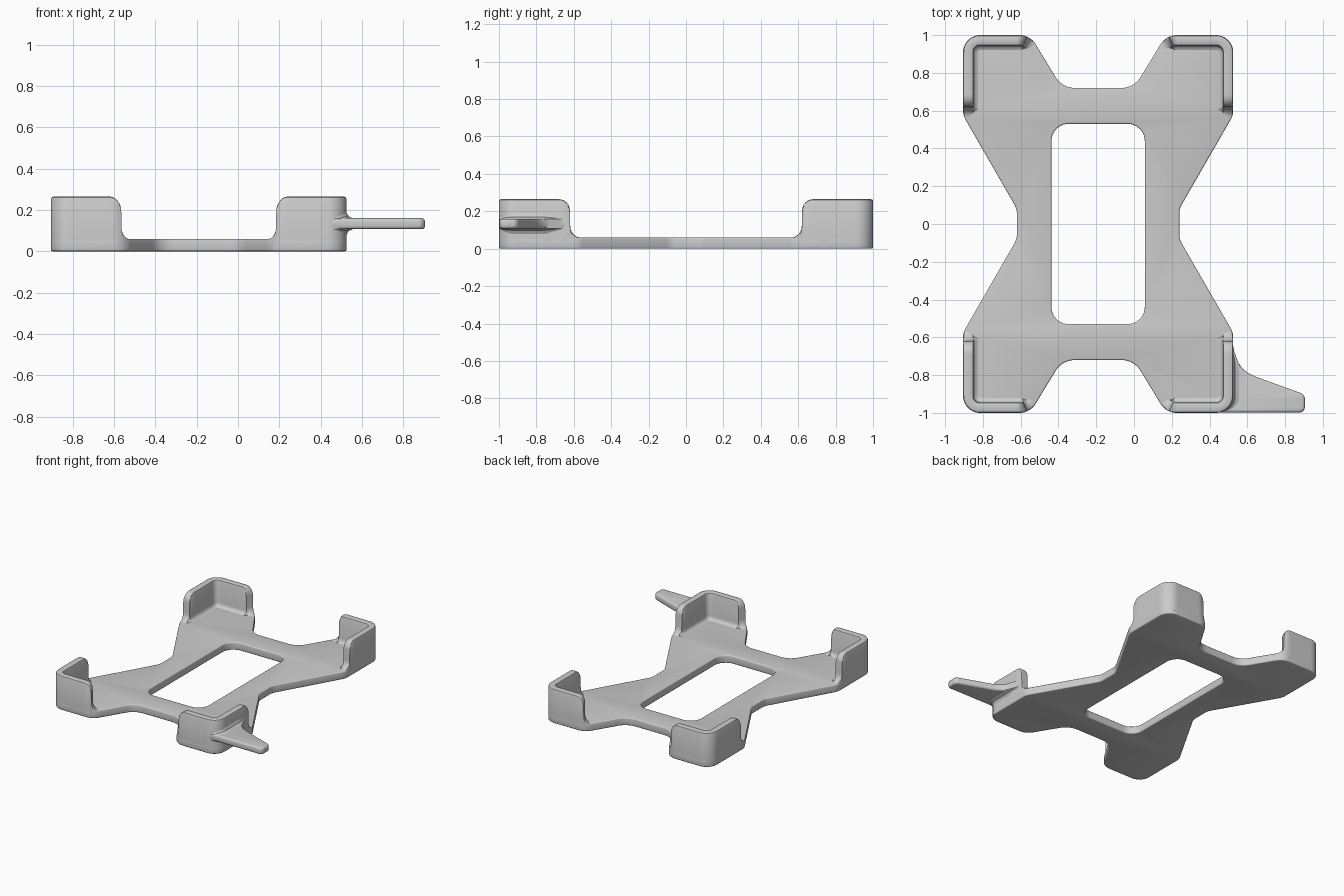
import bpy, bmesh, math
from mathutils import Vector

if "Cube" in bpy.data.objects:
    bpy.data.objects.remove(bpy.data.objects["Cube"])

CX = -0.19            # centre of the frame, offset by the side lever
PLATE, TOP, WALL, ROUND = 0.06, 0.265, 0.055, 0.012

grey = bpy.data.materials.new("plain grey")
grey.use_nodes = True
COLOUR = (0.6, 0.6, 0.6, 1)
grey.diffuse_color = COLOUR
grey.node_tree.nodes["Principled BSDF"].inputs["Base Color"].default_value = COLOUR


def finish(name, mesh):
    obj = bpy.data.objects.new(name, mesh)
    bpy.context.collection.objects.link(obj)
    mesh.materials.clear()
    mesh.materials.append(grey)
    bpy.ops.object.select_all(action='DESELECT')
    obj.select_set(True)
    bpy.context.view_layer.objects.active = obj
    bpy.ops.object.shade_smooth_by_angle(angle=math.radians(35))
    return obj


def rounded(points, closed=True, steps=8):
    """Round each (x, y, radius) corner with an arc."""
    out, n = [], len(points)
    for i, (x, y, r) in enumerate(points):
        p = Vector((x, y))
        if r == 0 or (not closed and i in (0, n - 1)):
            out.append(p)
            continue
        a = (Vector(points[i - 1][:2]) - p).normalized()
        b = (Vector(points[(i + 1) % n][:2]) - p).normalized()
        half = a.angle(b) / 2
        centre = p + (a + b).normalized() * r / math.sin(half)
        start = p + a * r / math.tan(half) - centre
        end = p + b * r / math.tan(half) - centre
        out += [centre + start.lerp(end, k / steps).normalized() * r for k in range(steps + 1)]
    return out


def slab(name, loops, z0, z1, bevel, x=0.0):
    """Extruded outline with holes and softened edges."""
    curve = bpy.data.curves.new(name + "_profile", 'CURVE')
    curve.dimensions, curve.fill_mode = '2D', 'BOTH'
    curve.extrude = (z1 - z0) / 2 - bevel
    curve.bevel_depth, curve.bevel_resolution, curve.offset = bevel, 2, -bevel
    for loop in loops:
        spline = curve.splines.new('POLY')
        spline.points.add(len(loop) - 1)
        spline.use_cyclic_u = True
        for point, p in zip(spline.points, loop):
            point.co = (p.x + x, p.y, 0, 1)
    temp = bpy.data.objects.new(name + "_curve", curve)
    bpy.context.collection.objects.link(temp)
    graph = bpy.context.evaluated_depsgraph_get()
    mesh = bpy.data.meshes.new_from_object(temp.evaluated_get(graph))
    bpy.data.objects.remove(temp)
    bm = bmesh.new()
    bm.from_mesh(mesh)
    bmesh.ops.translate(bm, verts=bm.verts, vec=(0, 0, (z0 + z1) / 2))
    bmesh.ops.remove_doubles(bm, verts=bm.verts, dist=1e-5)
    bmesh.ops.recalc_face_normals(bm, faces=bm.faces)
    bm.to_mesh(mesh)
    bm.free()
    return finish(name, mesh)


# Base plate: one quarter of the outline, mirrored around
quarter = [(0.43, 0.08, 0.1), (0.715, 0.575, 0.1), (0.715, 1, 0.09),
           (0.36, 1, 0.1), (0.19, 0.72, 0.12)]
outline = []
for sx, sy in ((1, 1), (-1, 1), (-1, -1), (1, -1)):
    part = [(x * sx, y * sy, r) for x, y, r in quarter]
    outline += part if sx * sy > 0 else part[::-1]
hole = [(0.247 * sx, 0.53 * sy, 0.09) for sx, sy in ((1, 1), (-1, 1), (-1, -1), (1, -1))]
slab("base_plate", [rounded(outline), rounded(hole)], 0, PLATE, 0.008, CX)

# Path that follows the outline round one corner
path = rounded(quarter, closed=False, steps=12)
lengths = [0.0]
for p, q in zip(path, path[1:]):
    lengths.append(lengths[-1] + (q - p).length)


def at(s):
    for i in range(len(path) - 1):
        if s <= lengths[i + 1]:
            break
    return path[i].lerp(path[i + 1], (s - lengths[i]) / (lengths[i + 1] - lengths[i]))


def sweep(name, stations, section, sx, sy, limit=1.0):
    """Loft (inset, height) sections along the corner path."""
    bm = bmesh.new()
    rings = []
    for s, value in stations:
        p = at(s)
        t = (at(s + 0.004) - at(s - 0.004)).normalized()
        inward = Vector((-t.y, t.x))
        ring = []
        for inset, z in section(value):
            q = p + inward * inset
            ring.append(bm.verts.new((q.x * sx + CX, min(q.y, limit) * sy, z)))
        rings.append(ring)
    for a, b in zip(rings, rings[1:]):
        for i in range(len(a)):
            j = (i + 1) % len(a)
            bm.faces.new((a[i], a[j], b[j], b[i]))
    bm.faces.new(rings[0])
    bm.faces.new(rings[-1])
    bmesh.ops.remove_doubles(bm, verts=bm.verts, dist=1e-5)
    bmesh.ops.recalc_face_normals(bm, faces=bm.faces)
    mesh = bpy.data.meshes.new(name)
    bm.to_mesh(mesh)
    bm.free()
    return finish(name, mesh)


def wall_section(h):
    k = min(0.03, h - PLATE)      # foot fillet on the inside
    r = ROUND
    return [(0, 0.03), (0, h - r), (0.3 * r, h - 0.3 * r), (r, h),
            (WALL - r, h), (WALL - 0.3 * r, h - 0.3 * r), (WALL, h - r),
            (WALL, min(PLATE + k, h - r)), (WALL + 0.1 * k, PLATE + 0.5 * k - 0.001),
            (WALL + 0.4 * k, PLATE + 0.15 * k - 0.001), (WALL + k, PLATE - 0.002),
            (WALL + k, 0.03)]


# Corner walls: each end flares into the plate and rounds off at the top
grid = [lengths[-1] * i / 2000 for i in range(1, 2000)]
first = next(s for s in grid if at(s).y >= 0.56)
last = next(s for s in grid if at(s).y > 0.8 and at(s).x <= 0.33)
R = 0.06
ramp = []
for k in range(7):
    a = math.radians(15 * k)
    ramp.append((R * math.sin(a), PLATE + R * (1 - math.cos(a))))
for k in range(7):
    a = math.radians(15 * k)
    ramp.append((R + 0.002 + R * (1 - math.cos(a)), TOP - R + R * math.sin(a)))
reach = ramp[-1][0]
span = last - first - 2 * reach
stations = [(first + d, h) for d, h in ramp]
stations += [(first + reach + span * i / 40, TOP) for i in range(1, 40)]
stations += [(last - d, h) for d, h in reversed(ramp)]
for end, sy in (("front", -1), ("back", 1)):
    for side, sx in (("right", -1), ("left", 1)):
        sweep(f"{end}_{side}_corner_wall", stations, wall_section, sx, sy)

# Side lever on the front left corner
LOW, HIGH = 0.107, 0.16
lever = [(0.5, -0.64, 0), (0.526, -0.65, 0), (0.533, -0.69, 0), (0.549, -0.73, 0),
         (0.575, -0.766, 0), (0.605, -0.79, 0), (0.64, -0.807, 0),
         (0.905, -0.903, 0.035), (0.905, -0.998, 0.03),
         (0.445, -0.998, 0), (0.445, -0.975, 0), (0.5, -0.92, 0)]
slab("side_lever", [rounded(lever)], LOW, HIGH, 0.015)


# Fillet where the lever meets the wall
def fillet_section(f):
    w = 0.035 * f
    rise = 0.028 * f
    upper = [(0.01, HIGH + rise), (0, HIGH + rise), (-0.3 * w, HIGH + 0.35 * rise - 0.001),
             (-w, HIGH - 0.002)]
    lower = [(i, LOW + HIGH - z) for i, z in reversed(upper)]
    return upper + lower


begin = next(s for s in grid if at(s).y >= 0.66)
finish_s = next(s for s in grid if at(s).y > 0.9 and at(s).x <= 0.65)
collar = []
for i in range(31):
    t = i / 30
    collar.append((begin + (finish_s - begin) * t, max(0.05, min(1, t * 4, (1 - t) * 4))))
sweep("lever_fillet", collar, fillet_section, 1, -1, 0.997)
